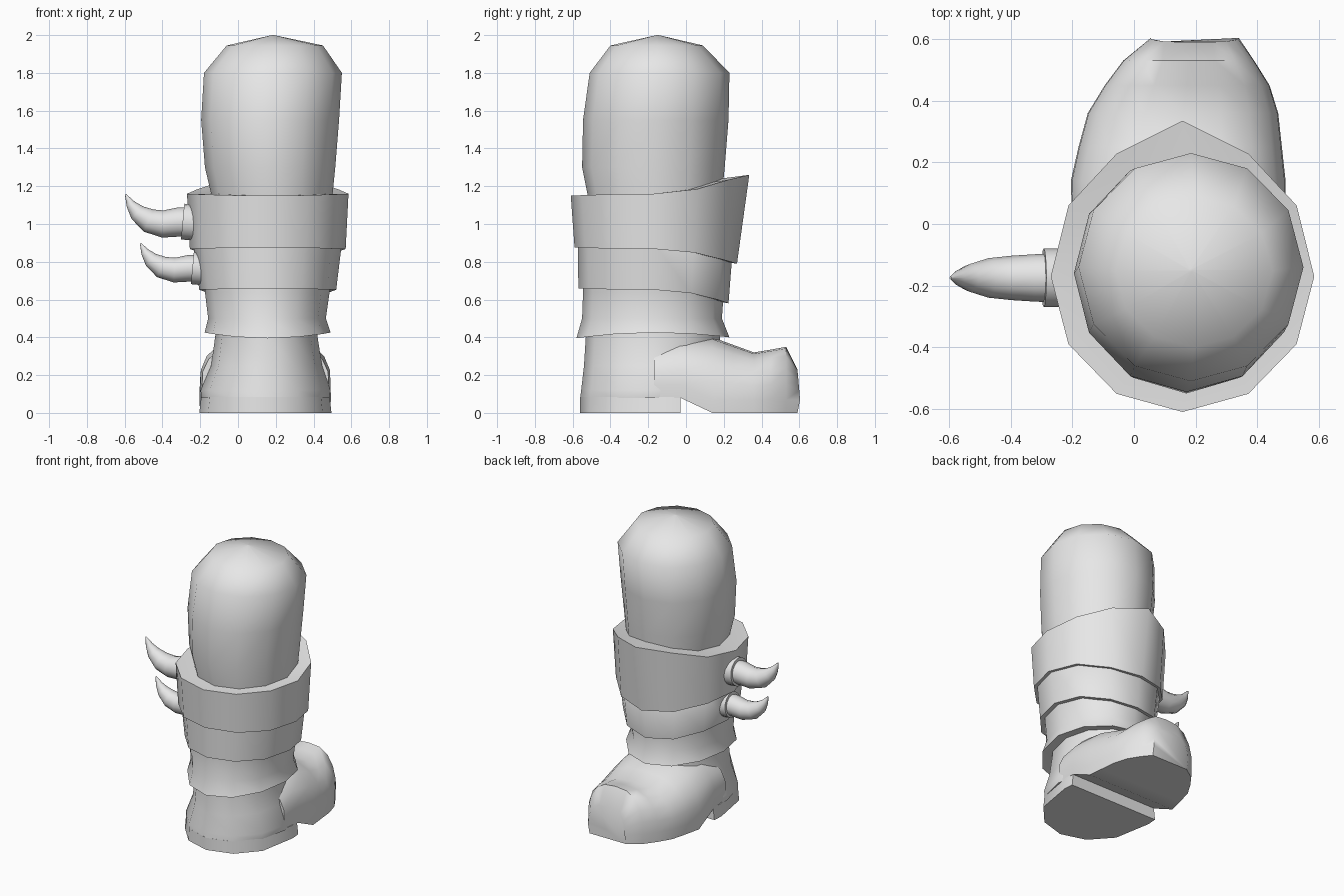
import bpy, bmesh, math
from mathutils import Vector

cube = bpy.data.objects.get("Cube")
if cube:
    bpy.data.objects.remove(cube)

grey = bpy.data.materials.new("plain_grey")
grey.use_nodes = True
grey.diffuse_color = (0.8, 0.8, 0.8, 1)
grey.node_tree.nodes["Principled BSDF"].inputs["Base Color"].default_value = (0.8, 0.8, 0.8, 1)

SIDES = 12
MID_Y = -0.17


def loft(name, rings, angle=50):
    """Skin a list of equal-length point loops and close both ends."""
    bm = bmesh.new()
    loops = [[bm.verts.new(p) for p in ring] for ring in rings]
    for a, b in zip(loops, loops[1:]):
        for i in range(len(a)):
            j = (i + 1) % len(a)
            bm.faces.new((a[i], a[j], b[j], b[i]))
    bm.faces.new(loops[0])
    bm.faces.new(loops[-1])
    bmesh.ops.recalc_face_normals(bm, faces=bm.faces)
    mesh = bpy.data.meshes.new(name)
    bm.to_mesh(mesh)
    bm.free()
    mesh.materials.append(grey)
    obj = bpy.data.objects.new(name, mesh)
    bpy.context.collection.objects.link(obj)
    bpy.ops.object.select_all(action='DESELECT')
    obj.select_set(True)
    bpy.context.view_layer.objects.active = obj
    bpy.ops.object.shade_smooth_by_angle(angle=math.radians(angle))
    return obj


def ring(x0, x1, back, toe, z_back, z_side=None, z_toe=None, peak=0, mid=MID_Y):
    """Twelve-sided ring from its extents; its height may dip or rise at back and toe."""
    z_side = z_back if z_side is None else z_side
    z_toe = z_side if z_toe is None else z_toe
    pts = []
    for i in range(SIDES):
        a = math.tau * i / SIDES
        s = math.sin(a)
        y = mid + s * ((toe - mid) if s > 0 else (mid - back))
        if s > 0.99:
            y += peak
        z = z_side + ((z_toe if s > 0 else z_back) - z_side) * s * s
        pts.append(Vector(((x0 + x1) / 2 + math.cos(a) * (x1 - x0) / 2, y, z)))
    return pts


# Rounded upper leg
loft("upper_leg", [
    ring(-0.13, 0.49, -0.51, 0.18, 1.05),
    ring(-0.14, 0.50, -0.52, 0.19, 1.15),
    ring(-0.175, 0.515, -0.55, 0.205, 1.30),
    ring(-0.195, 0.535, -0.545, 0.225, 1.55, mid=-0.16),
    ring(-0.18, 0.55, -0.51, 0.23, 1.80, mid=-0.14),
    ring(-0.06, 0.45, -0.40, 0.09, 1.945, mid=-0.15),
    ring(0.18, 0.19, -0.155, -0.145, 2.0, mid=-0.15)], 75)

# Tall cuff with a raised point over the toe
loft("cuff", [
    ring(-0.13, 0.49, -0.51, 0.18, 1.15, 1.16, 1.24),
    ring(-0.27, 0.585, -0.61, 0.29, 1.15, 1.16, 1.26, 0.045),
    ring(-0.255, 0.57, -0.59, 0.26, 0.875, 0.868, 0.79, 0.01),
    ring(-0.19, 0.50, -0.53, 0.20, 0.88, 0.875, 0.80)])

# Middle band
loft("middle_band", [
    ring(-0.20, 0.51, -0.53, 0.20, 0.93),
    ring(-0.238, 0.55, -0.572, 0.247, 0.91, 0.90, 0.86),
    ring(-0.205, 0.52, -0.57, 0.225, 0.658, 0.652, 0.58),
    ring(-0.15, 0.45, -0.51, 0.17, 0.665, 0.66, 0.59)])

# Shaft with a flared hem
loft("lower_shaft", [
    ring(-0.178, 0.49, -0.543, 0.205, 0.70),
    ring(-0.175, 0.485, -0.545, 0.20, 0.64),
    ring(-0.158, 0.465, -0.55, 0.19, 0.50),
    ring(-0.177, 0.49, -0.58, 0.23, 0.395, 0.425, 0.40),
    ring(-0.11, 0.41, -0.51, 0.17, 0.41, 0.435, 0.41)])

# Ankle of the boot
loft("boot_ankle", [
    ring(-0.12, 0.42, -0.53, 0.18, 0.46),
    ring(-0.12, 0.42, -0.53, 0.18, 0.41),
    ring(-0.142, 0.445, -0.54, 0.18, 0.25),
    ring(-0.198, 0.49, -0.555, 0.18, 0.12),
    ring(-0.195, 0.485, -0.56, 0.18, 0.08)])

# Heel block, cut straight across in front
heel = [ring(-0.195, 0.485, -0.56, 0.18, 0.085), ring(-0.205, 0.495, -0.56, 0.18, 0)]
for loop in heel:
    for i in range(1, SIDES // 2):
        t = i / (SIDES // 2)
        loop[i] = Vector((loop[0].x + (loop[6].x - loop[0].x) * t, -0.03, loop[i].z))
    loop[0].y = loop[6].y = -0.1
    loop[1].x, loop[5].x = loop[0].x - 0.005, loop[6].x + 0.005
loft("heel", heel, 40)


# Foot: arched sections running from ankle to toe
def arch(y, x0, x1, top, bottom=0.0, lean=0.0):
    mid, half = (x0 + x1) / 2, (x1 - x0) / 2
    sole = bottom + 0.07
    side = [(0.985, bottom, 0), (1, sole, lean)]
    side += [(w, sole + (top - sole) * h, lean * (1 - h))
             for w, h in ((0.99, 0.3), (0.9, 0.58), (0.7, 0.83), (0.4, 0.97))]
    right = [Vector((mid + half * w, y + d, z)) for w, z, d in side]
    left = [Vector((mid - half * w, y + d, z)) for w, z, d in reversed(side)]
    return right + [Vector((mid, y, top))] + left


loft("foot", [
    arch(-0.17, -0.19, 0.48, 0.38, 0.08),
    arch(-0.03, -0.20, 0.49, 0.41, 0.08),
    arch(0.14, -0.205, 0.492, 0.40),
    arch(0.25, -0.18, 0.48, 0.36),
    arch(0.36, -0.15, 0.468, 0.32),
    arch(0.45, -0.095, 0.44, 0.335),
    arch(0.53, -0.035, 0.39, 0.35),
    arch(0.59, 0.055, 0.34, 0.23, 0, 0.014)])


# Horns, each with a collar at its root
def tube(name, path, sides):
    rings = []
    for i, (x, z, r) in enumerate(path):
        before, after = path[max(i - 1, 0)], path[min(i + 1, len(path) - 1)]
        along = Vector((after[0] - before[0], 0, after[1] - before[1])).normalized()
        across = along.cross(Vector((0, 1, 0)))
        rings.append([Vector((x, -0.175, z)) + across * (r * math.cos(math.tau * k / sides))
                      + Vector((0, r * math.sin(math.tau * k / sides), 0))
                      for k in range(sides)])
    loft(name, rings)


HORN = [(0.06, 0, 0.08), (-0.03, 0, 0.077), (-0.11, -0.01, 0.072), (-0.185, 0.008, 0.064),
        (-0.245, 0.05, 0.045), (-0.28, 0.095, 0.025), (-0.307, 0.146, 0.004)]
COLLAR = [(0.06, -0.003, 0.095), (-0.005, 0.003, 0.095)]
for label, x, z, size in (("upper", -0.288, 1.01, 1.0), ("lower", -0.237, 0.765, 0.91)):
    for part, shape, sides in (("horn", HORN, 12), ("horn_collar", COLLAR, 16)):
        tube(label + "_" + part, [(x + a * size, z + b * size, r * size) for a, b, r in shape], sides)
